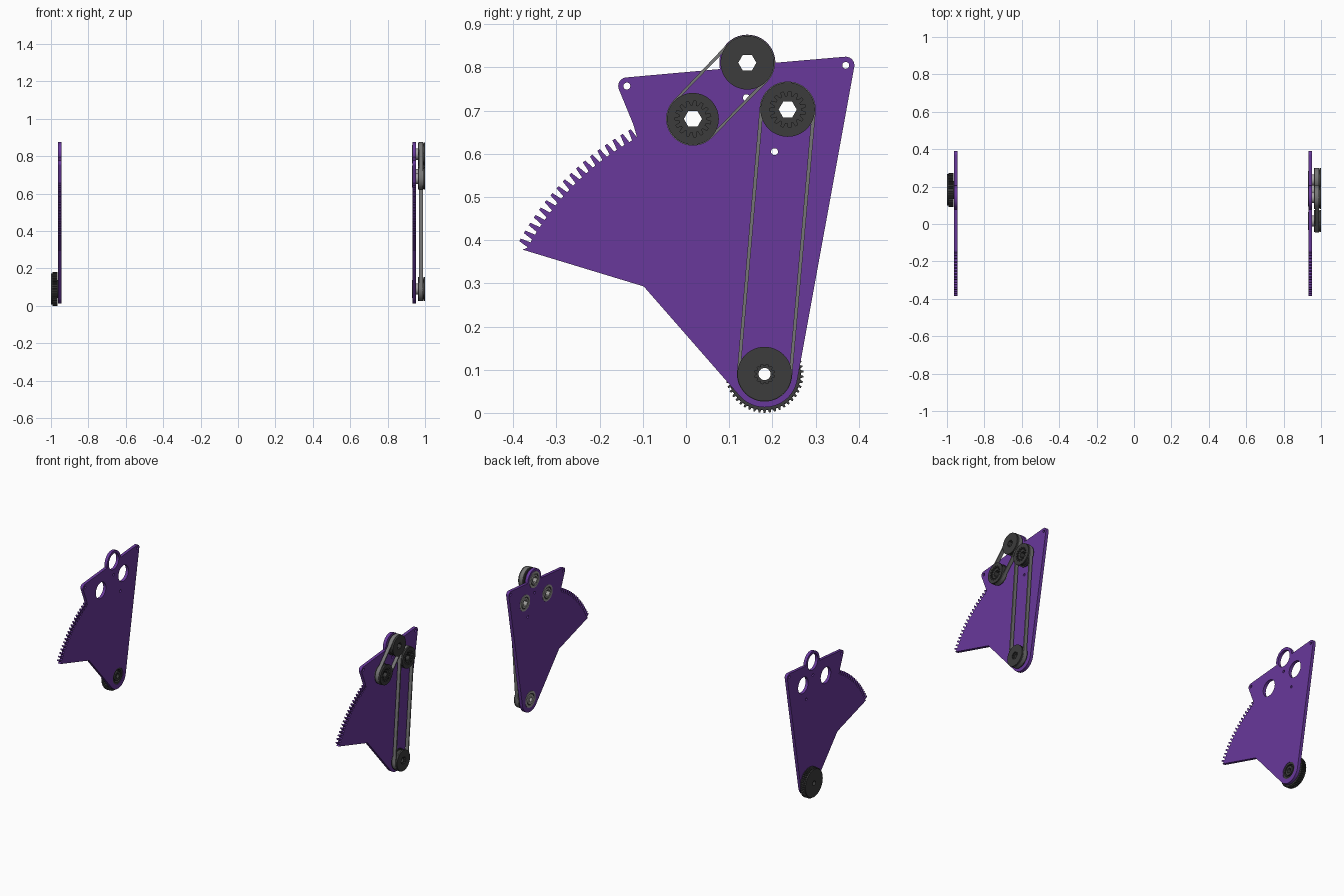
import bpy, bmesh
from math import sin, cos, pi, radians, atan2, degrees
from mathutils import Matrix

if "Cube" in bpy.data.objects:
    bpy.data.objects.remove(bpy.data.objects["Cube"])


def material(name, rgb):
    m = bpy.data.materials.new(name)
    m.diffuse_color = (*rgb, 1)
    m.use_nodes = True
    m.node_tree.nodes["Principled BSDF"].inputs["Base Color"].default_value = m.diffuse_color
    return m


PURPLE = material("purple_plate", (0.14, 0.04, 0.33))
DARK = material("dark_plastic", (0.045, 0.045, 0.045))
BELT = material("belt_grey", (0.18, 0.18, 0.18))
STEEL = material("bearing_steel", (0.38, 0.37, 0.36))


# Outline helpers, all in the (y, z) plane
def arc(c, r, a0, a1, n=16):
    return [(c[0] + r * cos(radians(a0 + (a1 - a0) * i / n)),
             c[1] + r * sin(radians(a0 + (a1 - a0) * i / n))) for i in range(n + 1)]


def circle(c, r, n=48):
    return arc(c, r, 0, 360, n)[:-1]


def teeth(c, root, tip, a0, a1, count):
    pts, p = [], (a1 - a0) / count
    for i in range(count):
        mid = a0 + (i + 0.5) * p
        for f, r in ((-0.32, root), (-0.16, tip), (0.16, tip), (0.32, root)):
            a = radians(mid + f * p)
            pts.append((c[0] + r * cos(a), c[1] + r * sin(a)))
    return pts


def build(name, layers, mat):
    """Extrude each (loops, x0, x1) layer along x; inner loops become holes."""
    bm = bmesh.new()
    for loops, x0, x1 in layers:
        cu = bpy.data.curves.new("outline", 'CURVE')
        cu.dimensions, cu.fill_mode, cu.extrude = '2D', 'BOTH', (x1 - x0) / 2
        for pts in loops:
            sp = cu.splines.new('POLY')
            sp.points.add(len(pts) - 1)
            for p, (u, v) in zip(sp.points, pts):
                p.co = (u, v, 0, 1)
            sp.use_cyclic_u = True
        tmp = bpy.data.objects.new("outline", cu)
        me = bpy.data.meshes.new_from_object(tmp)
        # local x, y, z become world y, z, x
        me.transform(Matrix(((0, 0, 1, (x0 + x1) / 2), (1, 0, 0, 0),
                             (0, 1, 0, 0), (0, 0, 0, 1))))
        part = bmesh.new()
        part.from_mesh(me)
        bmesh.ops.remove_doubles(part, verts=part.verts, dist=1e-5)
        bmesh.ops.recalc_face_normals(part, faces=part.faces)
        part.to_mesh(me)
        part.free()
        bm.from_mesh(me)
        bpy.data.objects.remove(tmp)
        bpy.data.curves.remove(cu)
        bpy.data.meshes.remove(me)
    mesh = bpy.data.meshes.new(name)
    bm.to_mesh(mesh)
    bm.free()
    mesh.materials.clear()
    mesh.materials.append(mat)
    for poly in mesh.polygons:
        poly.material_index = 0
    ob = bpy.data.objects.new(name, mesh)
    bpy.context.collection.objects.link(ob)
    bpy.ops.object.select_all(action='DESELECT')
    ob.select_set(True)
    bpy.context.view_layer.objects.active = ob
    bpy.ops.object.shade_smooth_by_angle(angle=radians(25))
    return ob


# Shaft centres
BOTTOM, TOP = (0.182, 0.09), (0.142, 0.811)
LEFT, RIGHT = (0.016, 0.681), (0.2355, 0.7025)
EAR_R, EAR_L = (0.37, 0.805), (-0.137, 0.757)

# Side plates with a toothed sector centred on the bottom shaft
outline = ([(-0.378, 0.378), (-0.098, 0.293)]
           + arc(BOTTOM, 0.077, 221, 349.7, 24)
           + arc(EAR_R, 0.02, -10, 95, 10)
           + arc(TOP, 0.065, 0, 193, 28)
           + arc(EAR_L, 0.02, 95, 200, 10)
           + [(-0.122, 0.668)]
           + teeth(BOTTOM, 0.622, 0.646, 118, 152.2, 18))
holes = [circle(c, 0.008, 20) for c in (EAR_R, EAR_L, (0.14, 0.73), (0.205, 0.605))]
holes += [circle(c, 0.049) for c in (BOTTOM, TOP, LEFT, RIGHT)]
build("right_plate", [([outline] + holes, 0.933, 0.952)], PURPLE)
build("left_plate", [([outline] + holes, -0.963, -0.945)], PURPLE)

# Pulleys and bearings on the right plate
for name, c, flange, bore, spline in (
        ("bottom", BOTTOM, 0.063, circle(BOTTOM, 0.014, 24),
         teeth(BOTTOM, 0.019, 0.023, 0, 360, 12)),
        ("top", TOP, 0.062, circle(TOP, 0.021, 6), None),
        ("left", LEFT, 0.060, circle(LEFT, 0.021, 6),
         teeth(LEFT, 0.031, 0.042, 0, 360, 15)),
        ("right", RIGHT, 0.063, circle(RIGHT, 0.021, 6),
         teeth(RIGHT, 0.031, 0.042, 0, 360, 15))):
    rim = circle(c, flange)
    build(name + "_pulley", [([rim, bore], 0.962, 0.968),
                             ([circle(c, 0.056), bore], 0.968, 0.991),
                             ([rim, spline or bore], 0.991, 1.0)], DARK)
    build(name + "_bearing", [([circle(c, 0.049), circle(c, 0.037)], 0.931, 0.952),
                              ([circle(c, 0.030), bore], 0.929, 0.962)], STEEL)
    build(name + "_bearing_seal", [([circle(c, 0.037), circle(c, 0.030)], 0.934, 0.949)], DARK)


# Belts
def belt_loop(a, b, ra, rb):
    d = degrees(atan2(b[1] - a[1], b[0] - a[0]))
    return arc(a, ra, d + 90, d + 270, 28) + arc(b, rb, d - 90, d + 90, 28)


for name, a, b, ra, rb in (("long_belt", BOTTOM, RIGHT, 0.064, 0.065),
                           ("short_belt", LEFT, TOP, 0.062, 0.064)):
    build(name, [([belt_loop(a, b, ra, rb), belt_loop(a, b, 0.0563, 0.0563)],
                  0.969, 0.990)], BELT)

# Toothed drive wheel and its bearing on the left plate
bore = circle(BOTTOM, 0.014, 24)
build("drive_wheel", [([teeth(BOTTOM, 0.083, 0.09, 0, 360, 46), bore], -0.993, -0.965),
                      ([circle(BOTTOM, 0.084, 60), bore], -1.0, -0.993)], DARK)
build("drive_wheel_bearing", [([circle(BOTTOM, 0.049), circle(BOTTOM, 0.037)], -0.965, -0.948),
                              ([circle(BOTTOM, 0.028), bore], -0.965, -0.947)], DARK)
